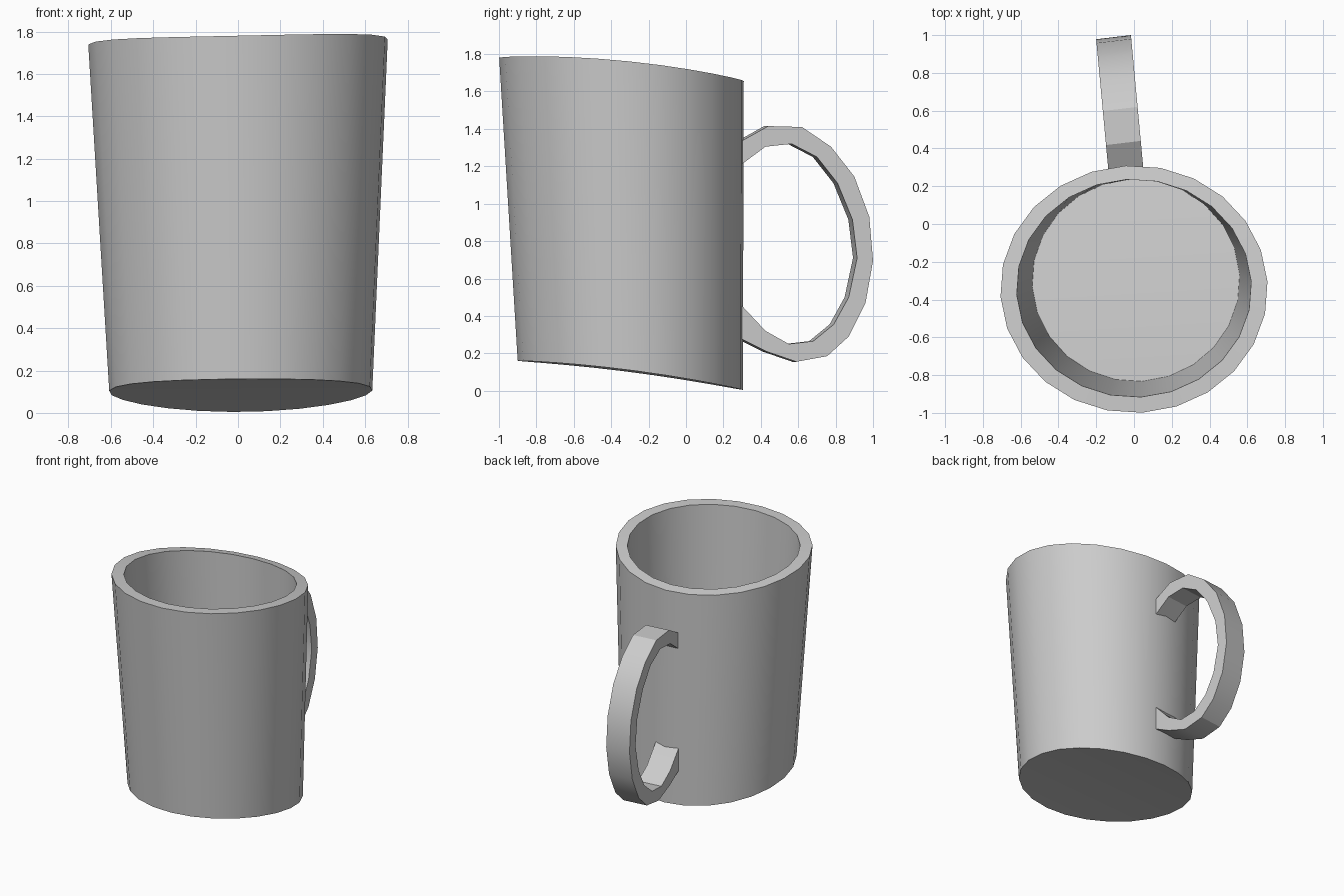
import bpy
import bmesh
from math import sin, cos, radians, tau

if "Cube" in bpy.data.objects:
    bpy.data.objects.remove(bpy.data.objects["Cube"], do_unlink=True)

SIDES = 24
TURN = radians(3.5)

clay = bpy.data.materials.new("grey_ceramic")
clay.use_nodes = True
GREY = (0.6, 0.6, 0.6, 1)
clay.diffuse_color = GREY
clay.node_tree.nodes["Principled BSDF"].inputs["Base Color"].default_value = GREY


def finish(bm, name, angle):
    bmesh.ops.recalc_face_normals(bm, faces=bm.faces)
    mesh = bpy.data.meshes.new(name)
    bm.to_mesh(mesh)
    bm.free()
    mesh.materials.append(clay)
    obj = bpy.data.objects.new(name, mesh)
    bpy.context.collection.objects.link(obj)
    bpy.ops.object.select_all(action="DESELECT")
    obj.select_set(True)
    bpy.context.view_layer.objects.active = obj
    bpy.ops.object.shade_smooth_by_angle(angle=radians(angle))
    return obj


def bridge(bm, a, b):
    n = len(a)
    for i in range(n):
        j = (i + 1) % n
        bm.faces.new((a[i], a[j], b[j], b[i]))


def ring(bm, cx, cy, rx, ry, z, roll, pitch, bend):
    """Elliptical loop lying on a tilted, gently bent sheet."""
    verts = []
    for i in range(SIDES):
        a = tau * i / SIDES + TURN
        dx, dy = rx * cos(a), ry * sin(a)
        height = z + roll * dx + pitch * dy - bend * dy * dy
        verts.append(bm.verts.new((cx + dx, cy + dy, height)))
    return verts


def cap(bm, loop):
    """Fill a loop with strips running from side to side along the bend."""
    half, quarter = SIDES // 2, SIDES // 4
    for i in range(-quarter, quarter):
        ids = [i, i + 1, half - i - 1, half - i]
        unique = list(dict.fromkeys(k % SIDES for k in ids))
        bm.faces.new([loop[k] for k in unique])


# Cup body: outer wall, rim, inner wall and floor
rim_sheet = (1.75, 0.021, -0.095, 0.075)
base_sheet = (0.105, 0.008, -0.129, 0.062)
floor_sheet = (0.195, 0.008, -0.129, 0.062)
bm = bmesh.new()
loops = [
    ring(bm, 0.013, -0.298, 0.622, 0.603, *base_sheet),
    ring(bm, 0, -0.345, 0.708, 0.655, *rim_sheet),
    ring(bm, 0, -0.34, 0.622, 0.577, *rim_sheet),
    ring(bm, 0.01, -0.299, 0.55, 0.535, *floor_sheet),
]
for lower, upper in zip(loops, loops[1:]):
    bridge(bm, lower, upper)
cap(bm, loops[0])
cap(bm, loops[-1])
finish(bm, "cup_body", 30)

# Handle: flat band swept round an open loop, ends buried in the wall
outer = [(0.27, 1.32), (0.44, 1.415), (0.62, 1.41), (0.775, 1.305),
         (0.9, 1.145), (0.98, 0.93), (1, 0.695), (0.96, 0.47),
         (0.87, 0.29), (0.755, 0.185), (0.59, 0.155), (0.43, 0.21),
         (0.27, 0.29)]
inner = [(0.27, 1.19), (0.425, 1.305), (0.565, 1.32), (0.7, 1.25),
         (0.81, 1.11), (0.89, 0.915), (0.915, 0.71), (0.87, 0.5),
         (0.79, 0.355), (0.68, 0.265), (0.55, 0.25), (0.425, 0.32),
         (0.27, 0.485)]


def band_point(bm, point, side):
    y, z = point
    x = -0.045 - 0.093 * (y - 0.32) + side * 0.092
    return bm.verts.new((x, y - 0.011 * (1 - side), z))


bm = bmesh.new()
sections = []
for o, i in zip(outer, inner):
    sections.append([band_point(bm, o, -1), band_point(bm, o, 1),
                     band_point(bm, i, 1), band_point(bm, i, -1)])
for a, b in zip(sections, sections[1:]):
    bridge(bm, a, b)
bm.faces.new(sections[0])
bm.faces.new(sections[-1])
finish(bm, "handle", 30)
